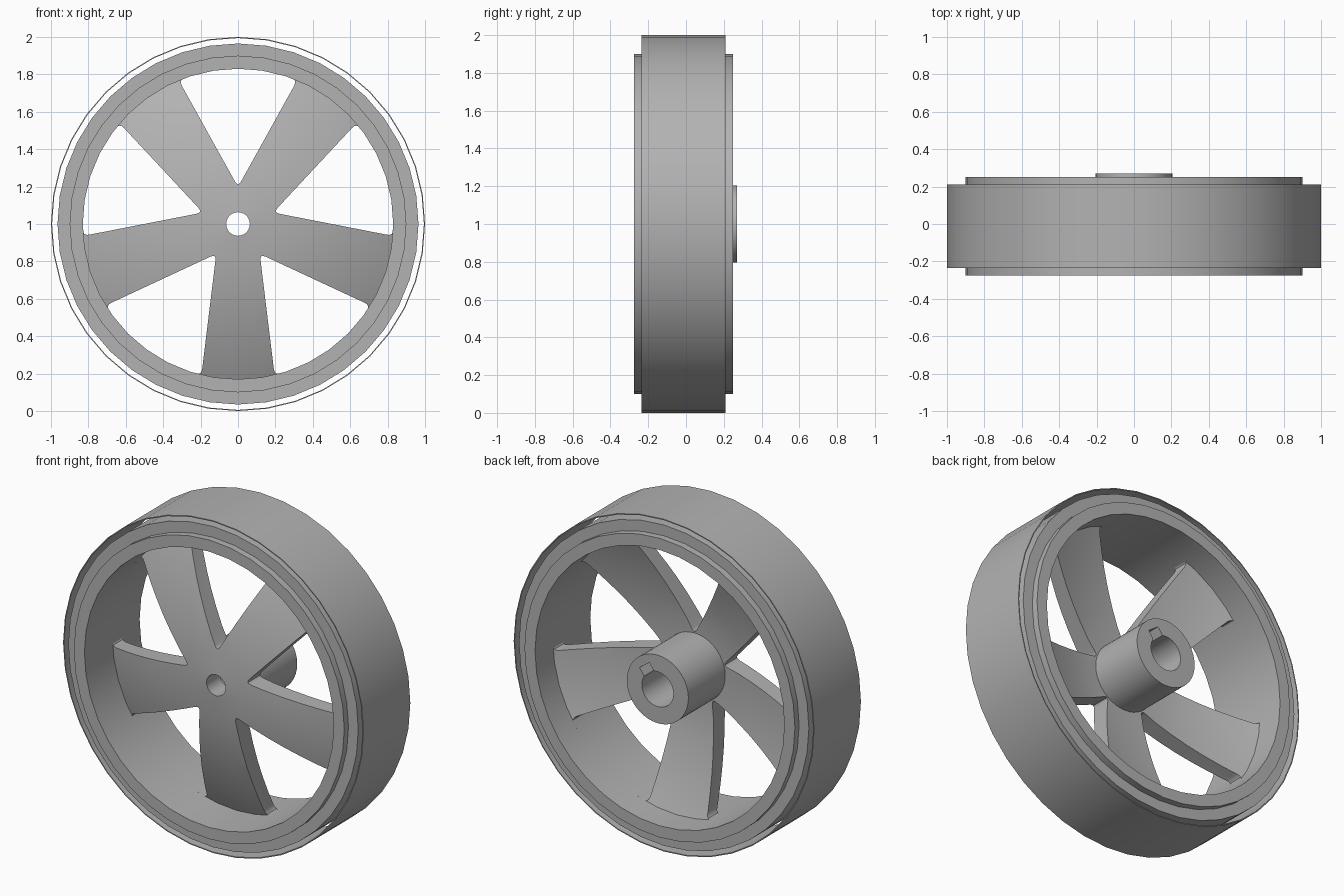
import bpy, bmesh
from math import sin, cos, pi, radians
from mathutils import Vector

cube = bpy.data.objects.get("Cube")
if cube:
    bpy.data.objects.remove(cube, do_unlink=True)

SEGS = 40
grey = bpy.data.materials.new("plain grey")
grey.use_nodes = True
grey.diffuse_color = (0.45, 0.45, 0.45, 1)
grey.node_tree.nodes["Principled BSDF"].inputs["Base Color"].default_value = (0.45, 0.45, 0.45, 1)


def finish(name, bm):
    """Turn a bmesh into an object centred on the wheel axle."""
    bmesh.ops.recalc_face_normals(bm, faces=bm.faces)
    mesh = bpy.data.meshes.new(name)
    bm.to_mesh(mesh)
    bm.free()
    mesh.materials.append(grey)
    obj = bpy.data.objects.new(name, mesh)
    obj.location.z = 1
    bpy.context.collection.objects.link(obj)
    return obj


def lathe(name, profile):
    """Revolve a closed (radius, y) profile around the axle."""
    bm = bmesh.new()
    rings = []
    for i in range(SEGS):
        a = 2 * pi * i / SEGS + pi / 2
        rings.append([bm.verts.new((r * cos(a), y, r * sin(a))) for r, y in profile])
    n = len(profile)
    for i in range(SEGS):
        p, q = rings[i], rings[(i + 1) % SEGS]
        for j in range(n):
            k = (j + 1) % n
            bm.faces.new((p[j], p[k], q[k], q[j]))
    return finish(name, bm)


def prism(name, points, y0, y1):
    """Extrude an (x, z) outline along y."""
    bm = bmesh.new()
    face = bm.faces.new([bm.verts.new((x, y0, z)) for x, z in points])
    out = bmesh.ops.extrude_face_region(bm, geom=[face])
    verts = [v for v in out["geom"] if isinstance(v, bmesh.types.BMVert)]
    bmesh.ops.translate(bm, verts=verts, vec=(0, y1 - y0, 0))
    return finish(name, bm)


def fillet(a, p, b, size):
    """Replace corner p, between a and b, by a short curve."""
    s = p + (a - p).normalized() * size
    e = p + (b - p).normalized() * size
    return [s * (1 - t) ** 2 + p * 2 * t * (1 - t) + e * t * t for t in (0, .25, .5, .75, 1)]


def turned(points, angle):
    """Rotate an outline drawn along +x to the given angle."""
    c, s = cos(angle), sin(angle)
    return [(p[0] * c - p[1] * s, p[0] * s + p[1] * c) for p in points]


def cut(obj, cutter):
    mod = obj.modifiers.new("cut", "BOOLEAN")
    mod.operation = "DIFFERENCE"
    mod.solver = "EXACT"
    mod.object = cutter
    bpy.context.view_layer.objects.active = obj
    bpy.ops.object.modifier_apply(modifier=mod.name)
    bpy.data.objects.remove(cutter, do_unlink=True)


# Rim with a raised shoulder, and the thin band standing clear around it
rim = lathe("rim", [(.83, -.275), (.9, -.275), (.9, -.235), (.965, -.235),
                    (.965, .21), (.9, .21), (.9, .25), (.83, .25)])
band = lathe("outer_band", [(.994, -.235), (1, -.235), (1, .21), (.994, .21)])

# Domed spoke disc in one piece with the stepped hub
radii = [.063, .2, .3, .4, .5, .6, .7, .78, .84]
dome = [(r, -.21 + .2 * (r / .83) ** 2) for r in radii]
back = [(r, y + .12 - .03 * r / .83) for r, y in reversed(dome[2:])]
hub = [(.205, -.08), (.205, .27), (.105, .27), (.105, -.08), (.063, -.08)]
spokes = lathe("spokes_and_hub", dome + back + hub)

# Five rounded openings between the spokes
half = radians(22.4)
arc = [Vector((.832 * cos(a), .832 * sin(a))) for a in (half * (i / 4 - 1) for i in range(9))]
apex = Vector((.198, 0))
opening = (fillet(arc[-1], apex, arc[0], .035)
           + fillet(apex, arc[0], arc[1], .035) + arc[2:-2]
           + fillet(arc[-2], arc[-1], apex, .035))
for i in range(5):
    cut(spokes, prism("opening_cutter", turned(opening, pi / 2 + i * 2 * pi / 5), -.5, .5))

# Keyway beside the rear bore
key = [(.06, -.04), (.15, -.04), (.15, .04), (.06, .04)]
cut(spokes, prism("keyway_cutter", turned(key, radians(54)), -.06, .4))

# Smooth shading with crisp edges
for obj in (rim, band, spokes):
    bpy.ops.object.select_all(action="DESELECT")
    obj.select_set(True)
    bpy.context.view_layer.objects.active = obj
    bpy.ops.object.shade_smooth_by_angle(angle=radians(30))
